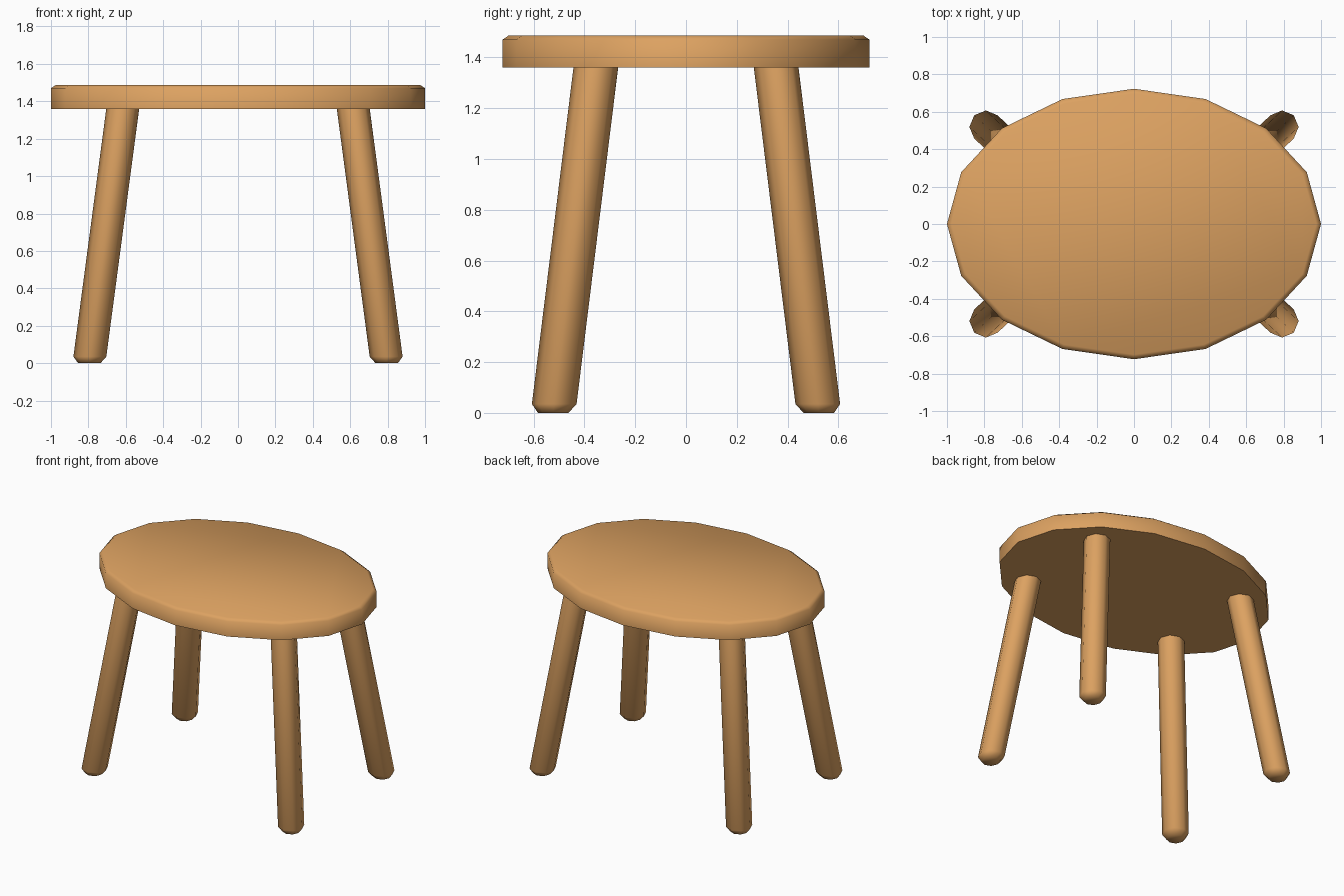
import bpy, bmesh
from math import cos, sin, pi, radians

if "Cube" in bpy.data.objects:
    bpy.data.objects.remove(bpy.data.objects["Cube"])

wood = bpy.data.materials.new("wood")
wood.diffuse_color = (0.72, 0.36, 0.12, 1)
wood.use_nodes = True
wood.node_tree.nodes["Principled BSDF"].inputs["Base Color"].default_value = wood.diffuse_color


def loft(name, sides, rings):
    """Closed solid through elliptical rings (cx, cy, z, rx, ry), bottom to top."""
    bm = bmesh.new()
    loops = [[bm.verts.new((cx + rx * cos(2 * pi * i / sides),
                            cy + ry * sin(2 * pi * i / sides), z))
              for i in range(sides)] for cx, cy, z, rx, ry in rings]
    for a, b in zip(loops, loops[1:]):
        for i in range(sides):
            j = (i + 1) % sides
            bm.faces.new((a[i], a[j], b[j], b[i]))
    bm.faces.new(loops[0][::-1])
    bm.faces.new(loops[-1])
    mesh = bpy.data.meshes.new(name)
    bm.to_mesh(mesh)
    bm.free()
    mesh.materials.append(wood)
    obj = bpy.data.objects.new(name, mesh)
    bpy.context.collection.objects.link(obj)
    # smooth sides, crisp underside
    bpy.ops.object.select_all(action='DESELECT')
    obj.select_set(True)
    bpy.context.view_layer.objects.active = obj
    bpy.ops.object.shade_smooth_by_angle(angle=radians(60))
    return obj


# Oval seat with a small chamfer on the top edge
loft("seat", 16, [(0, 0, 1.36, 1.0, 0.723),
                  (0, 0, 1.47, 1.0, 0.723),
                  (0, 0, 1.487, 0.975, 0.698)])

# Four splayed legs with chamfered feet, level at floor and seat
for side, sx in (("left", -1), ("right", 1)):
    for end, sy in (("front", -1), ("back", 1)):
        loft(f"{end}_{side}_leg", 8,
             [(sx * 0.795, sy * 0.523, 0, 0.06, 0.06),
              (sx * 0.792, sy * 0.519, 0.035, 0.088, 0.088),
              (sx * 0.615, sy * 0.354, 1.37, 0.088, 0.088)])
